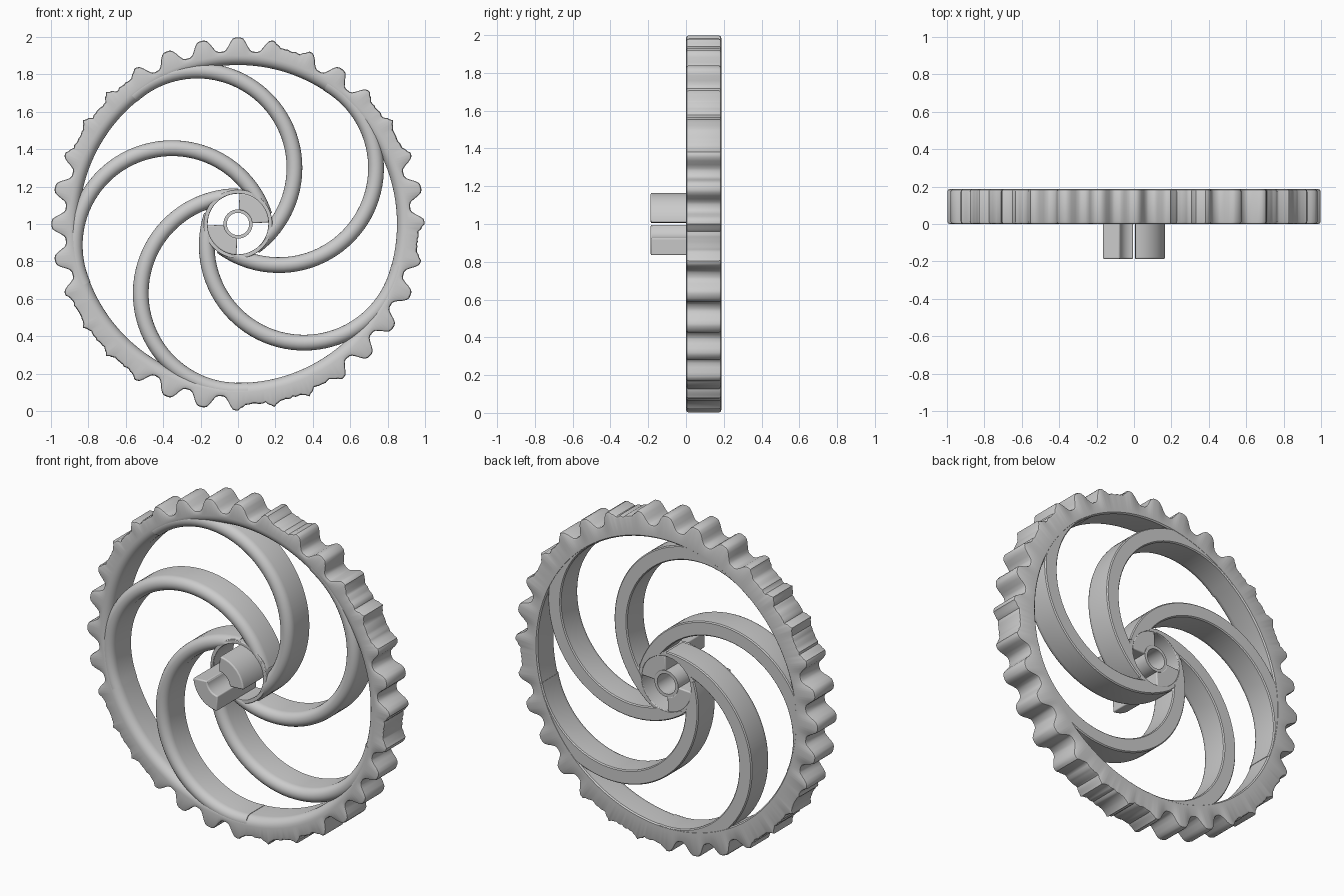
import bpy, bmesh, math, random

if "Cube" in bpy.data.objects:
    bpy.data.objects.remove(bpy.data.objects["Cube"])

random.seed(4)
DEPTH = 0.187          # wheel runs from y = 0 back to y = DEPTH
TEETH = 32
WORN_GAPS = {2, 3, 6, 11, 12, 13, 18, 19, 20, 24, 25, 26, 31}  # gaps filled by wear


def polar(r, a, y):
    return (r * math.cos(a), y, 1 + r * math.sin(a))


def loft(name, rings, closed, smooth=35):
    """Skin a list of equal-length point rings; cap the ends when open."""
    bm = bmesh.new()
    vs = [[bm.verts.new(p) for p in ring] for ring in rings]
    n, m = len(vs), len(vs[0])
    for i in range(n if closed else n - 1):
        a, b = vs[i], vs[(i + 1) % n]
        for j in range(m):
            k = (j + 1) % m
            bm.faces.new((a[j], a[k], b[k], b[j]))
    if not closed:
        bm.faces.new(vs[0])
        bm.faces.new(vs[-1])
    bmesh.ops.recalc_face_normals(bm, faces=bm.faces)
    mesh = bpy.data.meshes.new(name)
    bm.to_mesh(mesh)
    bm.free()
    ob = bpy.data.objects.new(name, mesh)
    bpy.context.collection.objects.link(ob)
    bpy.ops.object.select_all(action='DESELECT')
    ob.select_set(True)
    bpy.context.view_layer.objects.active = ob
    bpy.ops.object.shade_smooth_by_angle(angle=math.radians(smooth))
    return ob


def arc_piece(name, r0, r1, y0, y1, a0=0, a1=360, steps=64, bevel=0.0):
    """Ring or ring sector with a rectangular section."""
    closed = a1 - a0 == 360
    count = steps if closed else steps + 1
    rings = []
    for i in range(count):
        a = math.radians(a0 + (a1 - a0) * i / steps)
        rings.append([polar(r, a, y) for r, y in ((r0, y0), (r1, y0), (r1, y1), (r0, y1))])
    ob = loft(name, rings, closed)
    if bevel:
        mod = ob.modifiers.new("rounded_edges", 'BEVEL')
        mod.width, mod.segments = bevel, 3
        mod.limit_method, mod.angle_limit = 'ANGLE', math.radians(40)
    return ob


# Toothed rim: rounded inner front shoulder, outline of knobby and worn teeth
STEPS = 14
levels = {g: random.uniform(0.962, 0.978) for g in WORN_GAPS}


def outline(i):
    gap, t = i // STEPS, (i % STEPS) / STEPS
    c = 0.5 + 0.5 * math.cos(2 * math.pi * t)
    c = c * c * (3 - 2 * c)
    r = 0.925 + 0.073 * c
    if gap in levels:
        r = max(r - 0.012 * (0 < t), levels[gap] + random.uniform(-0.004, 0.004))
    return r


shoulder = [(0.9 - 0.05 * math.sin(k * math.pi / 12), 0.05 - 0.05 * math.cos(k * math.pi / 12))
            for k in range(7)]
rim = []
for i in range(TEETH * STEPS):
    a, R = 2 * math.pi * i / (TEETH * STEPS), outline(i)
    section = shoulder + [(0.85, DEPTH - 0.007), (0.857, DEPTH), (R - 0.014, DEPTH),
                          (R - 0.004, DEPTH - 0.004), (R, DEPTH - 0.014),
                          (R, 0.014), (R - 0.004, 0.004), (R - 0.014, 0)]
    rim.append([polar(r, a, y) for r, y in section])
loft("toothed_rim", rim, True)

# Five curved spokes: half-circle arcs with a round front and flat back
W, ARC, OFFSET = 0.042, 0.52, 0.371
profile = [(-W * math.cos(k * math.pi / 10), 0.001 + W - W * math.sin(k * math.pi / 10))
           for k in range(11)]
back = DEPTH - 0.001
profile += [(W, back - 0.006), (W - 0.006, back), (-W + 0.006, back), (-W, back - 0.006)]
for s in range(5):
    base = math.radians(54 + 72 * s)
    cx, cz = OFFSET * math.cos(base), OFFSET * math.sin(base)
    rings = []
    for i in range(49):
        a = base + math.pi + math.radians(186) * i / 48
        ring = []
        for off, y in profile:
            x = cx + (ARC + off) * math.cos(a)
            z = cz + (ARC + off) * math.sin(a)
            r = min(max(math.hypot(x, z), 0.165), 0.905)   # trim at hub opening and rim
            ring.append(polar(r, math.atan2(z, x), y))
        rings.append(ring)
    loft(f"spoke_{s + 1}", rings, False)

# Hub: outer collar, bored centre tube and two opposite clutch blocks
arc_piece("hub_collar", 0.162, 0.184, 0.003, DEPTH - 0.002, bevel=0.004)
arc_piece("hub_tube", 0.06, 0.078, 0.003, DEPTH - 0.002, steps=40)
for i, start in enumerate((0, 180)):
    arc_piece(f"clutch_block_{i + 1}", 0.075, 0.166, -DEPTH, DEPTH - 0.003,
              start + 3, start + 87, steps=16, bevel=0.014)
